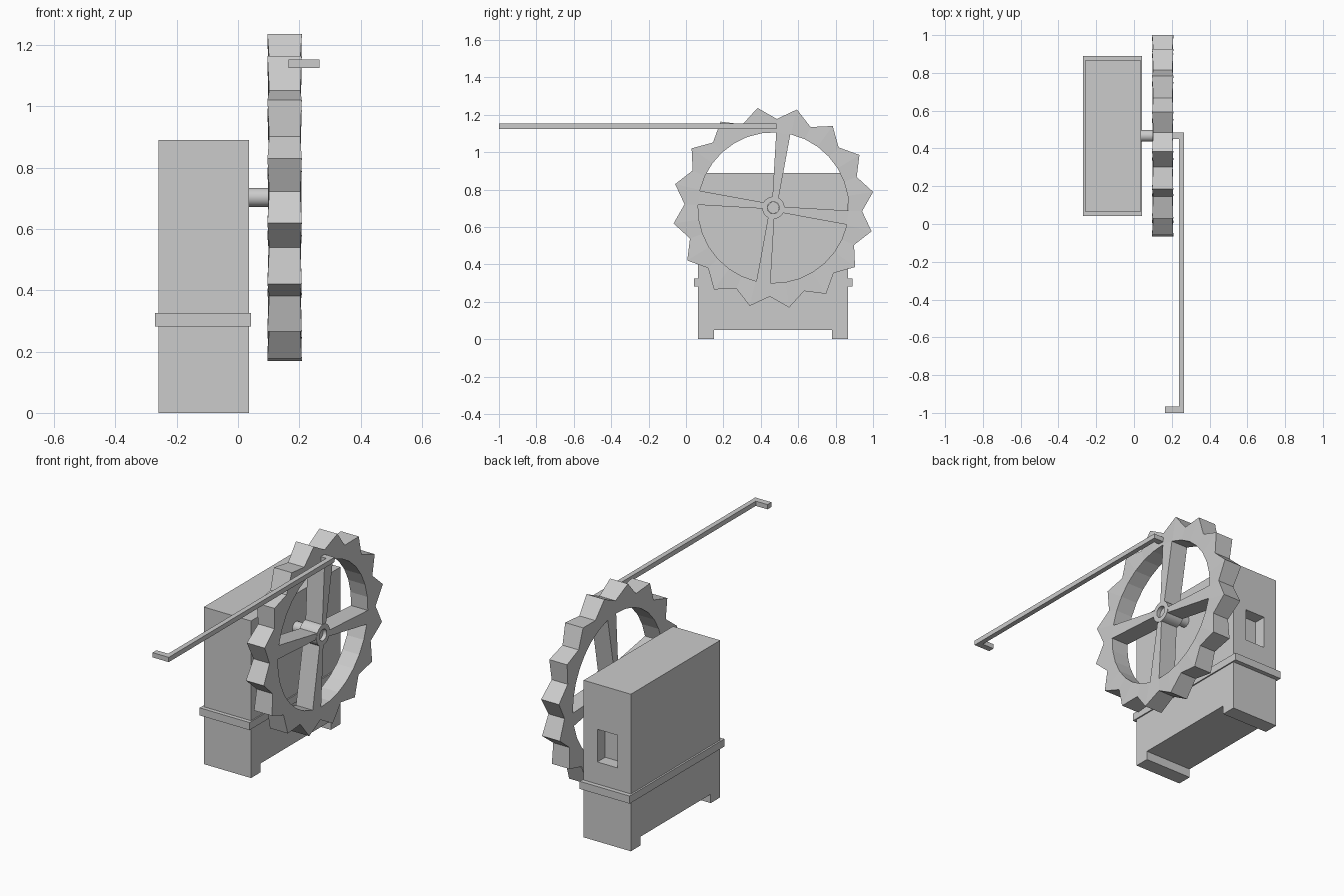
import bpy, bmesh, math
from math import sin, cos, radians

if "Cube" in bpy.data.objects:
    bpy.data.objects.remove(bpy.data.objects["Cube"])

CY, CZ = 0.467, 0.703      # wheel axle position


def make(name, bm):
    bmesh.ops.recalc_face_normals(bm, faces=bm.faces[:])
    me = bpy.data.meshes.new(name)
    bm.to_mesh(me)
    bm.free()
    ob = bpy.data.objects.new(name, me)
    bpy.context.scene.collection.objects.link(ob)
    return ob


def box(name, lo, hi):
    bm = bmesh.new()
    bmesh.ops.create_cube(bm, size=1)
    for v in bm.verts:
        v.co = [(a + b) / 2 + c * (b - a) for a, b, c in zip(lo, hi, v.co)]
    return make(name, bm)


def prism(name, pts, axis, a, b):
    """Extrude a 2D outline along axis 0 (points y,z) or axis 2 (points x,y)."""
    bm = bmesh.new()
    put = (lambda p, t: (t, *p)) if axis == 0 else (lambda p, t: (*p, t))
    f = bm.faces.new([bm.verts.new(put(p, a)) for p in pts])
    ext = bmesh.ops.extrude_face_region(bm, geom=[f])["geom"]
    for v in ext:
        if isinstance(v, bmesh.types.BMVert):
            v.co[axis] = b
    return make(name, bm)


def polar(r, deg):
    return CY + r * cos(radians(deg)), CZ + r * sin(radians(deg))


def ring(name, n, start, outer, inner):
    """Closed ring about the axle; outer/inner(i) give radius, x0, x1."""
    bm = bmesh.new()
    rows = []
    for i in range(n):
        d = start + 360 * i / n
        (ro, o0, o1), (ri, i0, i1) = outer(i), inner(i)
        rows.append([bm.verts.new((x, *polar(r, d))) for r, x in
                     ((ro, o0), (ro, o1), (ri, i1), (ri, i0))])
    for i in range(n):
        p, q = rows[i], rows[(i + 1) % n]
        for k in range(4):
            m = (k + 1) % 4
            bm.faces.new((p[k], p[m], q[m], q[k]))
    return make(name, bm)


# Cabinet with two feet
cabinet = prism("cabinet", [(0.065, 0), (0.15, 0), (0.15, 0.05), (0.78, 0.05),
                            (0.78, 0), (0.865, 0), (0.865, 0.89), (0.065, 0.89)],
                0, -0.26, 0.036)

# Window recess in the back of the cabinet
cutter = box("window_cutter", (-0.177, 0.795, 0.45), (-0.05, 0.95, 0.635))
cutter.hide_render = True
cutter.hide_set(True)
mod = cabinet.modifiers.new("window", "BOOLEAN")
mod.object = cutter
mod.solver = "EXACT"

# Band around the cabinet
box("cabinet_band", (-0.27, 0.042, 0.282), (0.043, 0.89, 0.325))

# Toothed wheel rim: 16 pointed teeth
ring("wheel_rim", 32, 9,
     lambda i: (0.475, 0.102, 0.203) if i % 2 else (0.54, 0.096, 0.208),
     lambda i: (0.403, 0.1, 0.205))

# Tapered spokes
for k in range(4):
    a = 90 * k
    prism(f"spoke_{k + 1}", [polar(0.403, a - 2.2), polar(0.05, a + 6),
                             polar(0.05, a - 32), polar(0.403, a - 13)],
          0, 0.1, 0.205)

# Hub and axle
hub = ring("hub", 24, 0, lambda i: (0.06, 0.098, 0.207), lambda i: (0.032, 0.098, 0.207))
axle = prism("axle", [polar(0.031, 15 * i) for i in range(24)], 0, 0.0, 0.185)
for ob in (hub, axle):
    bpy.context.view_layer.objects.active = ob
    ob.select_set(True)
bpy.ops.object.shade_smooth_by_angle()

# Long connecting rod with a hook at each end
prism("connecting_rod", [(0.165, -1.0), (0.266, -1.0), (0.266, 0.485), (0.195, 0.485),
                         (0.195, 0.45), (0.238, 0.45), (0.238, -0.965), (0.165, -0.965)],
      2, 1.125, 1.152)
